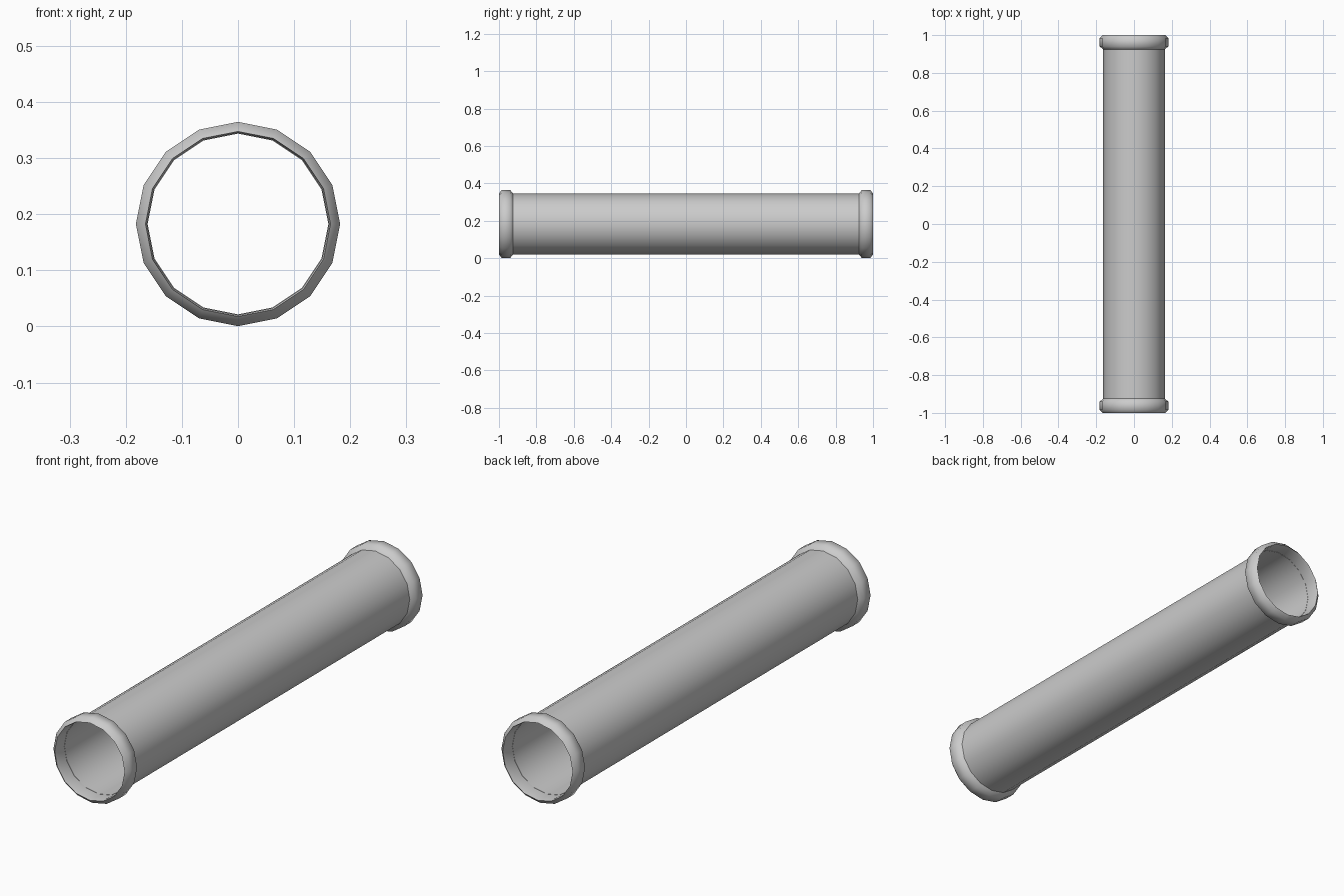
import bpy, bmesh, math

if "Cube" in bpy.data.objects:
    bpy.data.objects.remove(bpy.data.objects["Cube"])

SIDES = 16
CZ = 0.1825


def lathe(name, profile, closed=False):
    """Revolve (radius, y) points around the pipe's long axis."""
    bm = bmesh.new()
    rings = []
    for r, y in profile:
        rings.append([bm.verts.new((r * math.sin(2 * math.pi * i / SIDES), y,
                                    CZ + r * math.cos(2 * math.pi * i / SIDES)))
                      for i in range(SIDES)])
    pairs = list(zip(rings, rings[1:]))
    if closed:
        pairs.append((rings[-1], rings[0]))
    for a, b in pairs:
        for i in range(SIDES):
            j = (i + 1) % SIDES
            bm.faces.new((a[i], a[j], b[j], b[i]))
    bmesh.ops.recalc_face_normals(bm, faces=bm.faces)
    for f in bm.faces:
        f.smooth = True
    mesh = bpy.data.meshes.new(name)
    bm.to_mesh(mesh)
    bm.free()
    obj = bpy.data.objects.new(name, mesh)
    bpy.context.collection.objects.link(obj)
    return obj


# Thin-walled tube
lathe("tube", [(0.163, -0.94), (0.163, 0.94), (0.161, 0.94), (0.161, -0.94)], True)

# Bevelled collar at each end, with an open bore
for name, s in (("front_collar", -1), ("back_collar", 1)):
    lathe(name, [(r, s * y) for r, y in (
        (0.165, 1.0), (0.182, 0.984), (0.182, 0.940),
        (0.163, 0.925), (0.162, 0.94), (0.162, 0.985))], True)

# Keep true edges crisp, facets around the pipe smooth
for obj in bpy.context.collection.objects:
    obj.select_set(True)
    bpy.context.view_layer.objects.active = obj
bpy.ops.object.shade_smooth_by_angle(angle=math.radians(60))
